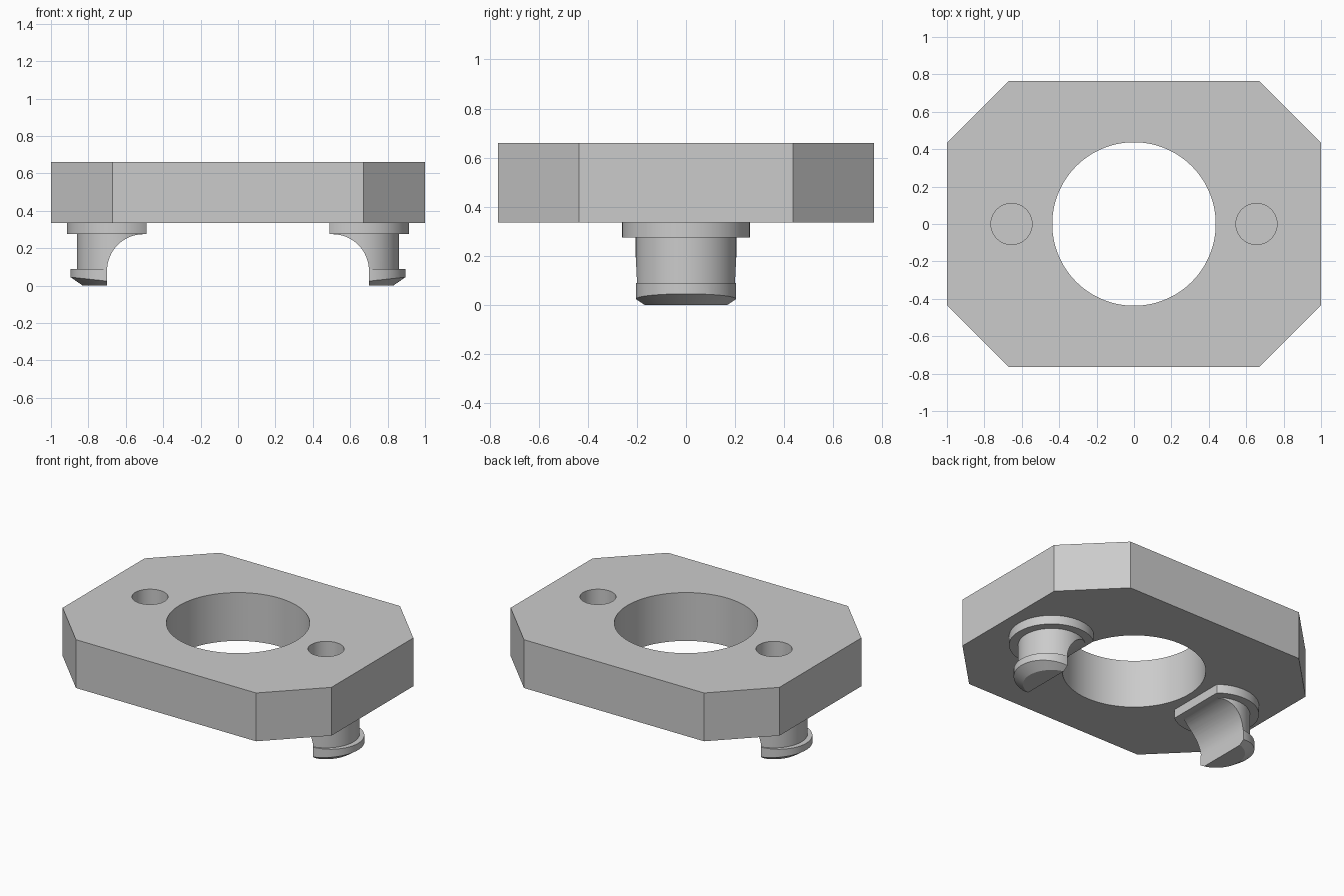
import bpy
import bmesh
from math import sin, cos, pi, radians

if "Cube" in bpy.data.objects:
    bpy.data.objects.remove(bpy.data.objects["Cube"])

grey = bpy.data.materials.new("light grey")
grey.use_nodes = True
grey.diffuse_color = (0.6, 0.6, 0.6, 1)
grey.node_tree.nodes["Principled BSDF"].inputs["Base Color"].default_value = (0.6, 0.6, 0.6, 1)

PLATE_BOTTOM, PLATE_TOP = 0.335, 0.66
KNOB_X = 0.655      # centre of each knob and of the small hole above it
FLAT_X = 0.70       # inner flat of the knob stem


def finish(name, bm):
    bmesh.ops.recalc_face_normals(bm, faces=bm.faces)
    mesh = bpy.data.meshes.new(name)
    bm.to_mesh(mesh)
    bm.free()
    mesh.materials.append(grey)
    obj = bpy.data.objects.new(name, mesh)
    bpy.context.collection.objects.link(obj)
    return obj


def prism(name, points, place, shift):
    """Extrude a flat outline; place maps each 2D point into space."""
    bm = bmesh.new()
    face = bm.faces.new([bm.verts.new(place(a, b)) for a, b in points])
    new = bmesh.ops.extrude_face_region(bm, geom=[face])["geom"]
    bmesh.ops.translate(bm, vec=shift, verts=[v for v in new if isinstance(v, bmesh.types.BMVert)])
    return finish(name, bm)


def cylinder(name, x, r_low, r_high, z_low, z_high, sides=96):
    bm = bmesh.new()
    bmesh.ops.create_cone(bm, cap_ends=True, segments=sides, radius1=r_low,
                          radius2=r_high, depth=z_high - z_low)
    bmesh.ops.translate(bm, vec=(x, 0, (z_low + z_high) / 2), verts=bm.verts)
    return finish(name, bm)


def use(obj):
    bpy.ops.object.select_all(action='DESELECT')
    obj.select_set(True)
    bpy.context.view_layer.objects.active = obj


def boolean(obj, tool, operation='DIFFERENCE', keep=False):
    use(obj)
    mod = obj.modifiers.new("cut", 'BOOLEAN')
    mod.operation, mod.object, mod.solver = operation, tool, 'EXACT'
    bpy.ops.object.modifier_apply(modifier=mod.name)
    if not keep:
        bpy.data.objects.remove(tool)


def smooth(obj):
    use(obj)
    bpy.ops.object.shade_smooth_by_angle(angle=radians(25))


# Plate with chamfered corners, a through hole and two blind holes
outline = [(1, 0.435), (0.67, 0.765), (-0.67, 0.765), (-1, 0.435),
           (-1, -0.435), (-0.67, -0.765), (0.67, -0.765), (1, -0.435)]
plate = prism("plate", outline, lambda a, b: (a, b, PLATE_BOTTOM),
              (0, 0, PLATE_TOP - PLATE_BOTTOM))
boolean(plate, cylinder("centre_hole", 0, 0.437, 0.437, 0.2, 0.8, 128))
for side in (-1, 1):
    boolean(plate, cylinder("blind_hole", side * KNOB_X, 0.11, 0.11, 0.40, 0.8, 64))
smooth(plate)

# Flange with a flat inner side
flange = cylinder("knob_flange", KNOB_X, 0.26, 0.26, 0.275, PLATE_BOTTOM)
boolean(flange, prism("flange_cutter", [(0, -1), (0.49, -1), (0.49, 1), (0, 1)],
                      lambda a, b: (a, b, 0), (0, 0, 1)))

# Stem, and an offset lip with a conical bottom
stem = cylinder("knob_stem", KNOB_X, 0.205, 0.205, 0.05, 0.275)
lip = cylinder("knob_lip", 0.69, 0.205, 0.205, 0, 0.09)
boolean(lip, cylinder("lip_cone", KNOB_X, 0.175, 0.305, 0, 0.09), 'INTERSECT')
boolean(stem, lip, 'UNION')

# Inner flat that curves out into the flange
r = 0.195
arc = [(FLAT_X - r + r * cos(t), 0.08 + r * sin(t))
       for t in (i * pi / 32 for i in range(17))]
boolean(stem, prism("stem_cutter", [(0.2, -0.1), (FLAT_X, -0.1)] + arc + [(0.2, 0.275)],
                    lambda a, b: (a, -0.5, b), (0, 1, 0)))

# Mirror the knob parts to the other side
for part in (flange, stem):
    smooth(part)
    part.modifiers.new("mirror", 'MIRROR').use_axis[0] = True
